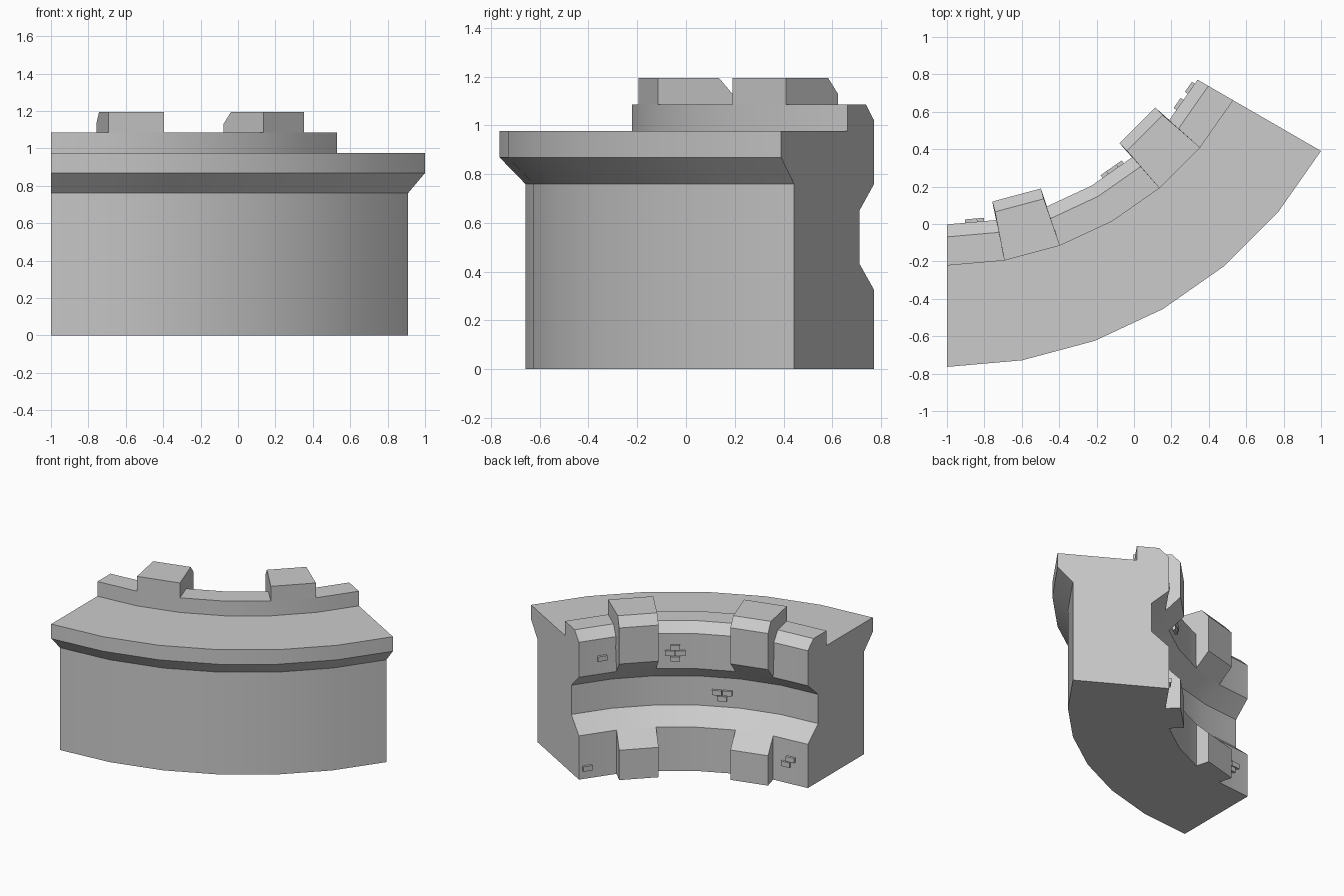
import bpy, bmesh
from math import sin, cos, radians
from mathutils import Vector

if "Cube" in bpy.data.objects:
    bpy.data.objects.remove(bpy.data.objects["Cube"])

CX, CY = -1.0, 1.545      # centre of the arc
STEP, SEGS = 10, 6        # six 10-degree segments
R_IN = 1.547


def direction(deg):
    return Vector((sin(radians(deg)), -cos(radians(deg)), 0))


def place(deg, r, z):
    return Vector((CX, CY, z)) + direction(deg) * r


def sweep(name, rings):
    """Skin a list of matching closed rings and cap both ends."""
    bm = bmesh.new()
    vs = [[bm.verts.new(p) for p in ring] for ring in rings]
    n = len(vs[0])
    for a, b in zip(vs, vs[1:]):
        for i in range(n):
            j = (i + 1) % n
            bm.faces.new((a[i], a[j], b[j], b[i]))
    bm.faces.new(vs[0])
    bm.faces.new(vs[-1])
    bmesh.ops.recalc_face_normals(bm, faces=bm.faces)
    me = bpy.data.meshes.new(name)
    bm.to_mesh(me)
    bm.free()
    ob = bpy.data.objects.new(name, me)
    bpy.context.collection.objects.link(ob)
    return ob


# Curved wall: one (radius, z) cross-section swept through 60 degrees
profile = [(2.204, 0), (2.204, .76), (2.309, .868), (2.309, .976),
           (1.767, .976), (1.767, 1.085), (1.614, 1.085), (R_IN, 1.02),
           (R_IN, .76), (1.668, .65), (1.668, .433), (R_IN, .325), (R_IN, 0)]
wall = sweep("curved_wall", [[place(k * STEP, r, z) for r, z in profile]
                             for k in range(SEGS + 1)])
bpy.context.view_layer.objects.active = wall
wall.select_set(True)
bpy.ops.object.shade_smooth_by_angle(angle=radians(30))


# Blocks pushed out from the inner face: (radius, push along face normal, z)
def block(name, seg, section):
    inward = -direction((seg + .5) * STEP)
    sweep(name, [[place(k * STEP, r, z) + inward * push for r, push, z in section]
                 for k in (seg, seg + 1)])


merlon = [(1.767, 0, 1.195), (R_IN, .045, 1.195), (R_IN, .102, 1.13),
          (R_IN, .102, .862), (R_IN, 0, .76), (1.767, 0, 1.085)]
foot = [(R_IN, 0, .325), (R_IN, .102, .222), (R_IN, .102, 0), (R_IN, 0, 0)]
for seg in (1, 4):
    block("merlon", seg, merlon)
    block("foot_block", seg, foot)


# Small raised bricks on the inner faces
def bricks(seg, frac, r, z, offsets):
    a, b = place(seg * STEP, r, z), place((seg + 1) * STEP, r, z)
    along = (b - a).normalized()
    inward = -direction((seg + .5) * STEP)
    for dt, dz in offsets:
        c = a.lerp(b, frac) + along * dt + Vector((0, 0, dz))
        ring = [(-.033, -.018), (.033, -.018), (.033, .018), (-.033, .018)]
        sweep("raised_brick", [[c + along * t + Vector((0, 0, h)) + inward * d
                                for t, h in ring] for d in (-.01, .018)])


single = [(0, 0)]
bricks(5, .39, R_IN, .88, single)
bricks(5, .78, R_IN, .08, single)
bricks(3, .52, R_IN, .88, [(0, .042), (-.036, 0), (.036, 0), (0, -.042)])
bricks(2, .42, 1.668, .52, [(-.036, .021), (.036, .021), (0, -.021)])
bricks(0, .55, R_IN, .165, [(-.018, .021), (.018, -.021)])
